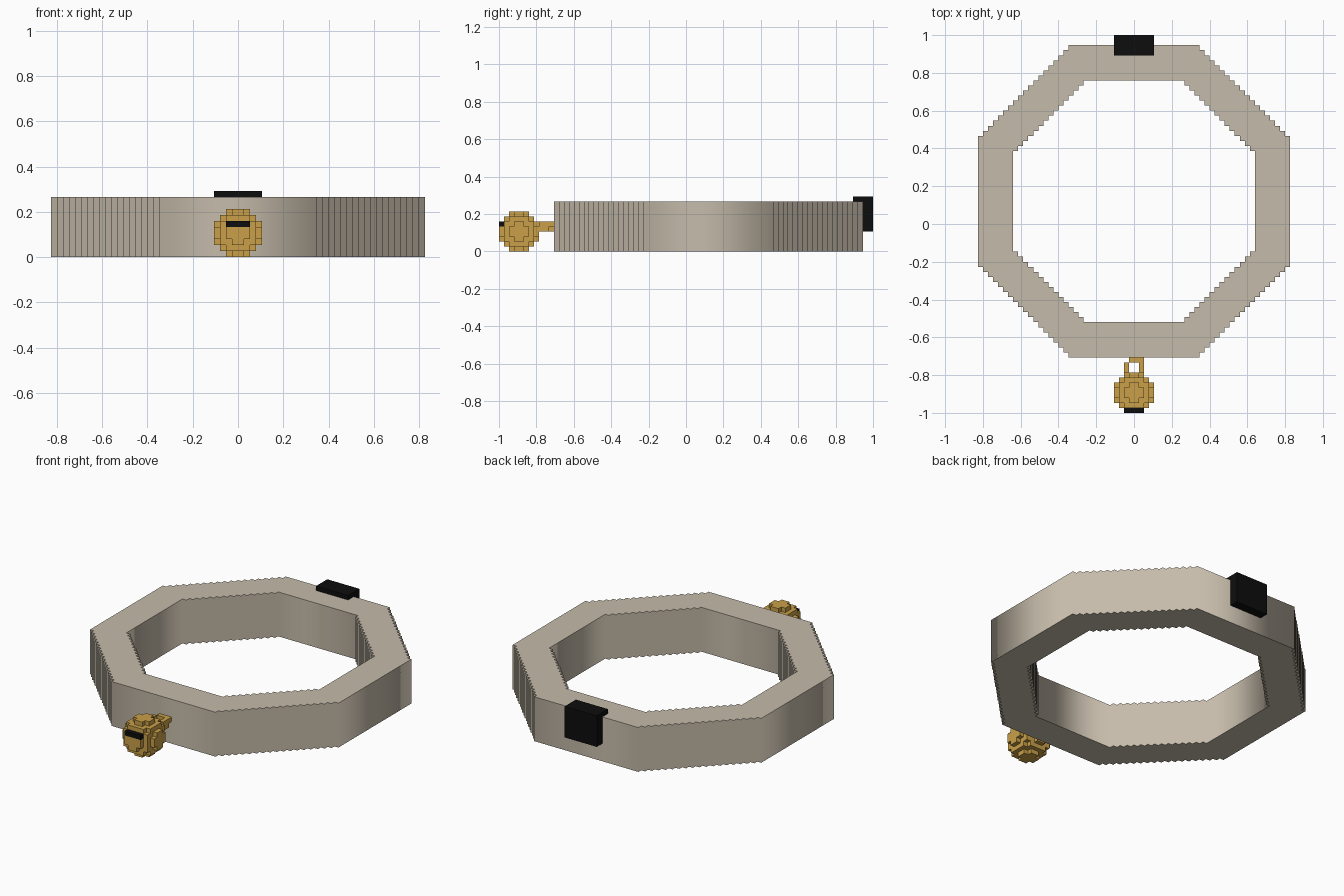
import bpy, bmesh
from mathutils import Vector

if "Cube" in bpy.data.objects:
    bpy.data.objects.remove(bpy.data.objects["Cube"])

U = 2 / 75      # size of one block
Y0 = -37.5      # front end in block units


def material(name, rgb):
    m = bpy.data.materials.new(name)
    m.diffuse_color = (*rgb, 1)
    m.use_nodes = True
    m.node_tree.nodes["Principled BSDF"].inputs["Base Color"].default_value = m.diffuse_color
    return m


BEIGE = material("beige", (0.56, 0.497, 0.402))
GOLD = material("gold", (0.585, 0.352, 0.065))
BLACK = material("black", (0.004, 0.004, 0.004))


def stepped_octagon(radius, half_side):
    """Outline with straight sides and one-block stair steps on the diagonals."""
    q = [(half_side, radius)]
    for i in range(radius - half_side):
        q += [(half_side + i, radius - i - 1), (half_side + i + 1, radius - i - 1)]
    right = q + [(x, -y) for x, y in reversed(q)]
    return right + [(-x, y) for x, y in reversed(right)]


def block_range(x0, x1, y0, y1, z0, z1):
    return {(x, y, z) for x in range(x0, x1) for y in range(y0, y1) for z in range(z0, z1)}


def block_object(name, blocks, mats, pick=lambda b: 0):
    """Outer skin of a set of unit blocks, flat areas merged."""
    bm = bmesh.new()
    for b in blocks:
        for axis in range(3):
            for sign in (-1, 1):
                n = list(b)
                n[axis] += sign
                if tuple(n) in blocks:
                    continue
                p, q = (axis + 1) % 3, (axis + 2) % 3
                corners = []
                for dp, dq in ((0, 0), (1, 0), (1, 1), (0, 1)):
                    c = Vector(b)
                    c[axis] += sign > 0
                    c[p] += dp
                    c[q] += dq
                    corners.append(bm.verts.new((c.x * U, (c.y + Y0) * U, c.z * U)))
                f = bm.faces.new(corners if sign > 0 else corners[::-1])
                f.material_index = pick(b)
    bmesh.ops.remove_doubles(bm, verts=bm.verts, dist=U * 0.01)
    bmesh.ops.dissolve_limit(bm, angle_limit=0.01, verts=bm.verts, edges=bm.edges,
                             delimit={'MATERIAL'})
    me = bpy.data.meshes.new(name)
    bm.to_mesh(me)
    bm.free()
    for m in mats:
        me.materials.append(m)
    ob = bpy.data.objects.new(name, me)
    bpy.context.collection.objects.link(ob)
    return ob


# Collar band: stepped octagon with a stepped octagonal hole
curve = bpy.data.curves.new("collar_band", 'CURVE')
curve.dimensions = '2D'
curve.fill_mode = 'BOTH'
curve.extrude = 5 * U
for radius, half_side in ((31, 13), (24, 10)):
    pts = stepped_octagon(radius, half_side)
    pts = [p for i, p in enumerate(pts) if p != pts[i - 1]]
    sp = curve.splines.new('POLY')
    sp.points.add(len(pts) - 1)
    for sp_point, (x, y) in zip(sp.points, pts):
        sp_point.co = (x * U, y * U, 0, 1)
    sp.use_cyclic_u = True
curve.materials.append(BEIGE)
band = bpy.data.objects.new("collar_band", curve)
band.location = (0, 4.5 * U, 5 * U)
bpy.context.collection.objects.link(band)
bpy.context.view_layer.objects.active = band
band.select_set(True)
bpy.ops.object.convert(target='MESH')

# Clasp at the back: plate behind the band with a lip over its top edge
block_object("back_clasp",
             block_range(-4, 4, 73, 75, 4, 11) | block_range(-4, 4, 71, 73, 10, 11),
             [BLACK])

# Bell: blocky ball with a dark slot on its front
ball = {b for b in block_range(-4, 4, 0, 8, 0, 8)
        if (b[0] + .5) ** 2 + (b[1] - 3.5) ** 2 + (b[2] - 3.5) ** 2 < 16}
slot = block_range(-2, 2, 0, 1, 5, 6)
block_object("bell", ball | slot, [GOLD, BLACK], lambda b: int(b in slot))

# Loop joining the bell to the band
block_object("bell_loop",
             block_range(-2, -1, 8, 10, 4, 6) | block_range(1, 2, 8, 10, 4, 6)
             | block_range(-1, 2, 10, 11, 5, 6) | block_range(-1, 1, 10, 11, 4, 5),
             [GOLD])
